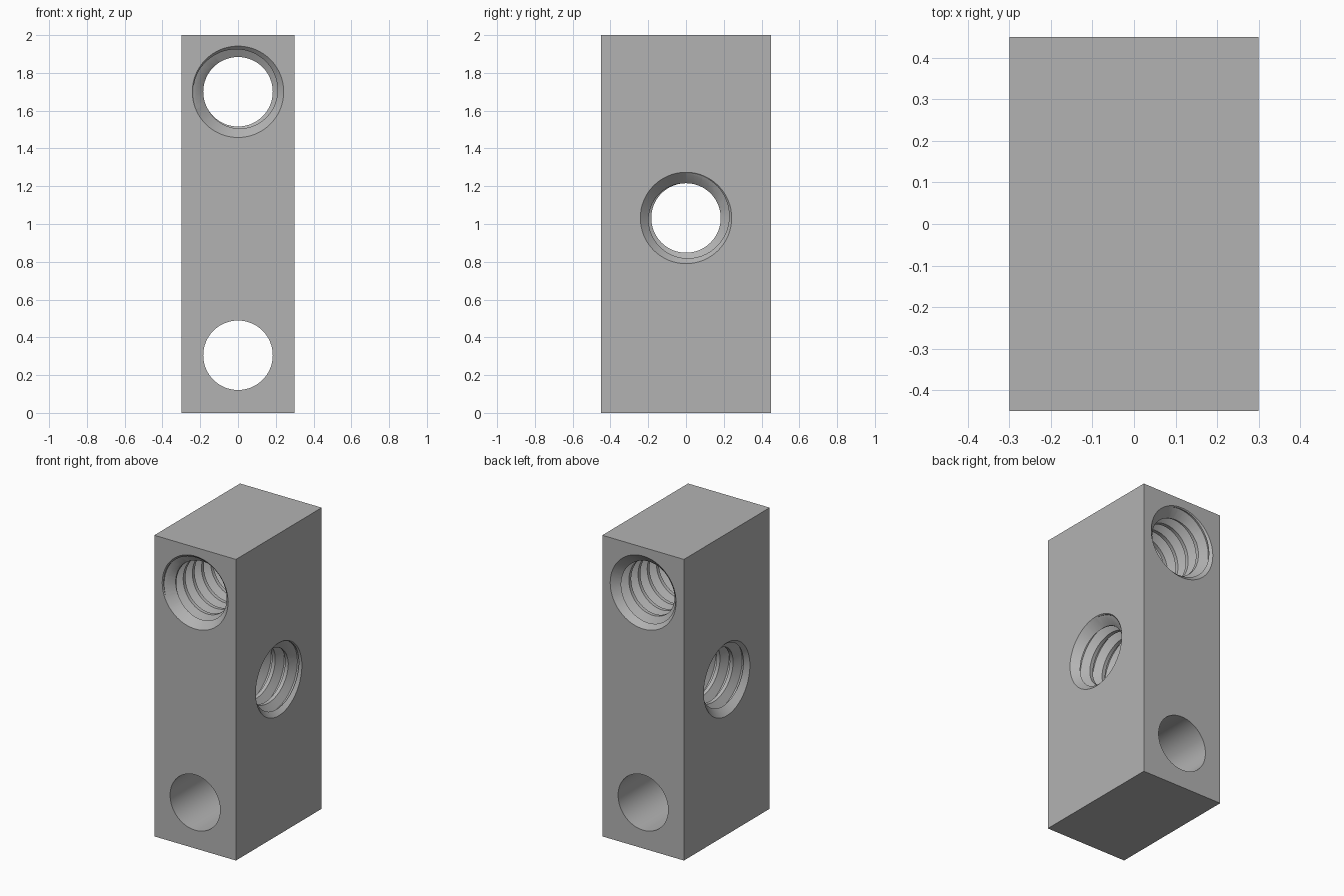
import bpy
import bmesh
import math
from mathutils import Matrix

if "Cube" in bpy.data.objects:
    bpy.data.objects.remove(bpy.data.objects["Cube"], do_unlink=True)

WIDTH, DEPTH, HEIGHT = 0.6, 0.9, 2.0
MINOR, MAJOR, RIM = 0.184, 0.236, 0.242   # thread crest, thread root, countersink
PITCH, SIDES = 0.096, 64
ALONG_Y = Matrix.Rotation(math.pi / 2, 4, "X")
ALONG_X = Matrix.Rotation(math.pi / 2, 4, "Y")

grey = bpy.data.materials.new("plain grey")
grey.use_nodes = True
colour = (0.45, 0.45, 0.45, 1)
grey.diffuse_color = colour
grey.node_tree.nodes["Principled BSDF"].inputs["Base Color"].default_value = colour


def finish(name, bm, z=0, turn=Matrix()):
    bmesh.ops.recalc_face_normals(bm, faces=bm.faces)
    mesh = bpy.data.meshes.new(name)
    bm.to_mesh(mesh)
    bm.free()
    mesh.materials.append(grey)
    obj = bpy.data.objects.new(name, mesh)
    obj.matrix_world = Matrix.Translation((0, 0, z)) @ turn
    bpy.context.collection.objects.link(obj)
    return obj


def cone(name, r1, r2, length, centre, z, turn):
    bm = bmesh.new()
    bmesh.ops.create_cone(bm, cap_ends=True, segments=SIDES, radius1=r1, radius2=r2,
                          depth=length, matrix=Matrix.Translation((0, 0, centre)))
    return finish(name, bm, z, turn)


def thread(name, length, z, turn):
    """Helical tap: one tooth profile repeated along the axis and sheared by angle."""
    bm = bmesh.new()
    tooth = [(0, MINOR), (0.25, MINOR), (0.5625, MAJOR), (0.6875, MAJOR)]
    turns = math.ceil(length / PITCH) + 4
    columns = []
    for j in range(SIDES + 1):
        a = math.tau * j / SIDES
        columns.append([bm.verts.new((r * math.cos(a), r * math.sin(a),
                                      (k + t + j / SIDES - turns / 2 - 0.5) * PITCH))
                        for k in range(turns) for t, r in tooth])
    for left, right in zip(columns, columns[1:]):
        for i in range(len(left) - 1):
            bm.faces.new((left[i], right[i], right[i + 1], left[i + 1]))
    bmesh.ops.remove_doubles(bm, verts=bm.verts, dist=1e-5)
    # close each end with a fan onto the axis
    rims = [e for e in bm.edges if e.is_boundary]
    for side in (-1, 1):
        tip = bm.verts.new((0, 0, side * turns * PITCH / 2))
        for e in rims:
            if e.verts[0].co.z * side > 0:
                bm.faces.new((e.verts[0], e.verts[1], tip))
    return finish(name, bm, z, turn)


# solid block
bm = bmesh.new()
bmesh.ops.create_cube(bm, size=1, matrix=Matrix.Diagonal((WIDTH, DEPTH, HEIGHT, 1)))
bmesh.ops.translate(bm, verts=bm.verts, vec=(0, 0, HEIGHT / 2))
block = finish("drilled_block", bm)

# plain lower hole, then two threaded holes with countersinks at both ends
cutters = [cone("plain_hole_cutter", MINOR, MINOR, DEPTH + 0.2, 0, 0.305, ALONG_Y)]
for label, length, z, turn in (("upper", DEPTH, 1.70, ALONG_Y),
                               ("side", WIDTH, 1.032, ALONG_X)):
    cutters.append(thread(label + "_thread_cutter", length, z, turn))
    inner, outer = 0.16, RIM + 0.02
    for side in (-1, 1):
        radii = (inner, outer) if side > 0 else (outer, inner)
        centre = side * (length / 2 + 0.02 - (outer - inner) / 2)
        cutters.append(cone(label + "_countersink_cutter", *radii, outer - inner,
                            centre, z, turn))

# cut the holes and keep the finished mesh
for cutter in cutters:
    cutter.hide_render = True
    cut = block.modifiers.new(cutter.name, "BOOLEAN")
    cut.operation = "DIFFERENCE"
    cut.solver = "EXACT"
    cut.object = cutter
bpy.context.view_layer.update()
result = bpy.data.meshes.new_from_object(
    block.evaluated_get(bpy.context.evaluated_depsgraph_get()))
block.modifiers.clear()
block.data = result
for cutter in cutters:
    bpy.data.objects.remove(cutter, do_unlink=True)

bpy.ops.object.select_all(action="DESELECT")
block.select_set(True)
bpy.context.view_layer.objects.active = block
bpy.ops.object.shade_smooth_by_angle(angle=math.radians(20))
